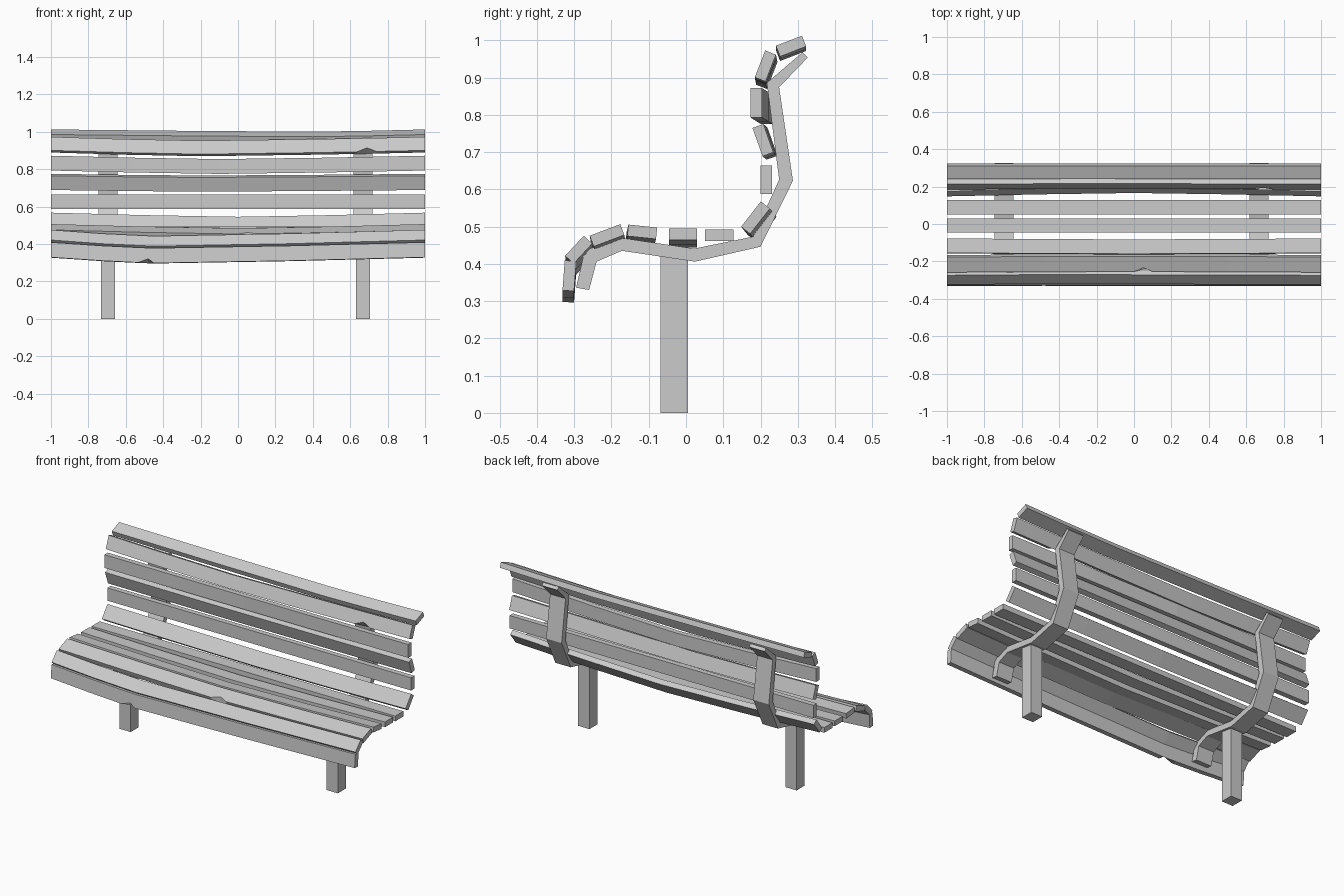
import bpy, bmesh
from mathutils import Vector

if "Cube" in bpy.data.objects:
    bpy.data.objects.remove(bpy.data.objects["Cube"])


def loft(name, rings):
    """Closed solid through a row of matching cross-sections."""
    bm = bmesh.new()
    rows = [[bm.verts.new(p) for p in ring] for ring in rings]
    n = len(rows[0])
    for r0, r1 in zip(rows, rows[1:]):
        for i in range(n):
            j = (i + 1) % n
            bm.faces.new((r0[i], r0[j], r1[j], r1[i]))
    bm.faces.new(rows[0][::-1])
    bm.faces.new(rows[-1])
    bmesh.ops.recalc_face_normals(bm, faces=bm.faces[:])
    me = bpy.data.meshes.new(name)
    bm.to_mesh(me)
    bm.free()
    ob = bpy.data.objects.new(name, me)
    bpy.context.collection.objects.link(ob)
    return ob


def slat(name, a, b, bend_x=0, bend=(0, 0), notch=None, thick=0.031):
    """Plank along x; a-b is its midline in (y, z), bend the shift at bend_x."""
    a, b, bend = Vector(a), Vector(b), Vector(bend)
    d = (b - a).normalized()
    n = Vector((-d.y, d.x)) * thick / 2
    corners = [a - n, b - n, b + n, a + n]
    xs = [-1, 1]
    if bend.length:
        xs += [bend_x, (bend_x - 1) / 2, (bend_x + 1) / 2]
    if notch is not None:
        xs += [notch - 0.055, notch, notch + 0.05]
    rings = []
    for x in sorted(set(xs)):
        t = 1 - abs(x - bend_x) / (1 + bend_x if x < bend_x else 1 - bend_x)
        f = t * (1.4 - 0.4 * t)
        ring = [c + bend * f for c in corners]
        if notch is not None and x == notch:
            ring[3] = ring[3] + d * 0.022
        rings.append([(x, p.x, p.y) for p in ring])
    return loft(name, rings)


# Worn, slightly sagging planks from front lip to top of the back
planks = [
    ("front_slat", (-.316, .328), (-.310, .408), -.45, (0, -.031), -.48),
    ("seat_slat", (-.313, .411), (-.263, .465), -.45, (.004, -.033), None),
    ("seat_slat", (-.253, .461), (-.171, .492), 0, (.004, -.022), .05),
    ("seat_slat", (-.156, .490), (-.079, .482), 0, (-.005, -.020), None),
    ("seat_slat", (-.046, .479), (.030, .479), 0, (0, -.019), None),
    ("seat_slat", (.051, .477), (.127, .477), 0, (0, 0), None),
    ("back_slat", (.160, .490), (.213, .558), 0, (.018, -.022), None),
    ("back_slat", (.215, .588), (.215, .664), 0, (0, 0), None),
    ("back_slat", (.220, .694), (.193, .770), -.2, (.011, -.009), None),
    ("back_slat", (.188, .793), (.188, .872), -.1, (.029, -.018), None),
    ("back_slat", (.199, .895), (.227, .967), -.2, (.004, -.020), .69),
    ("top_slat", (.247, .971), (.317, .998), .4, (0, -.012), None),
]
for p in planks:
    slat(*p)

# Bent strap supports: upper and lower points of the strip in (y, z)
strap = [
    ((-.295, .336), (-.260, .330)), ((-.272, .436), (-.240, .406)),
    ((-.176, .470), (-.172, .435)), ((.022, .441), (.024, .406)),
    ((.180, .473), (.200, .446)), ((.250, .626), (.287, .623)),
    ((.217, .886), (.250, .874)), ((.313, .968), (.327, .954)),
]
for side, cx in (("left", -.695), ("right", .669)):
    w = .051
    loft(side + "_support", [
        [(cx - w, *u), (cx + w, *u), (cx + w, *l), (cx - w, *l)] for u, l in strap])
    # Square post under each support
    h = .037
    loft(side + "_leg", [
        [(cx - h, -.069, z), (cx + h, -.069, z), (cx + h, .005, z), (cx - h, .005, z)]
        for z in (0, .425)])
